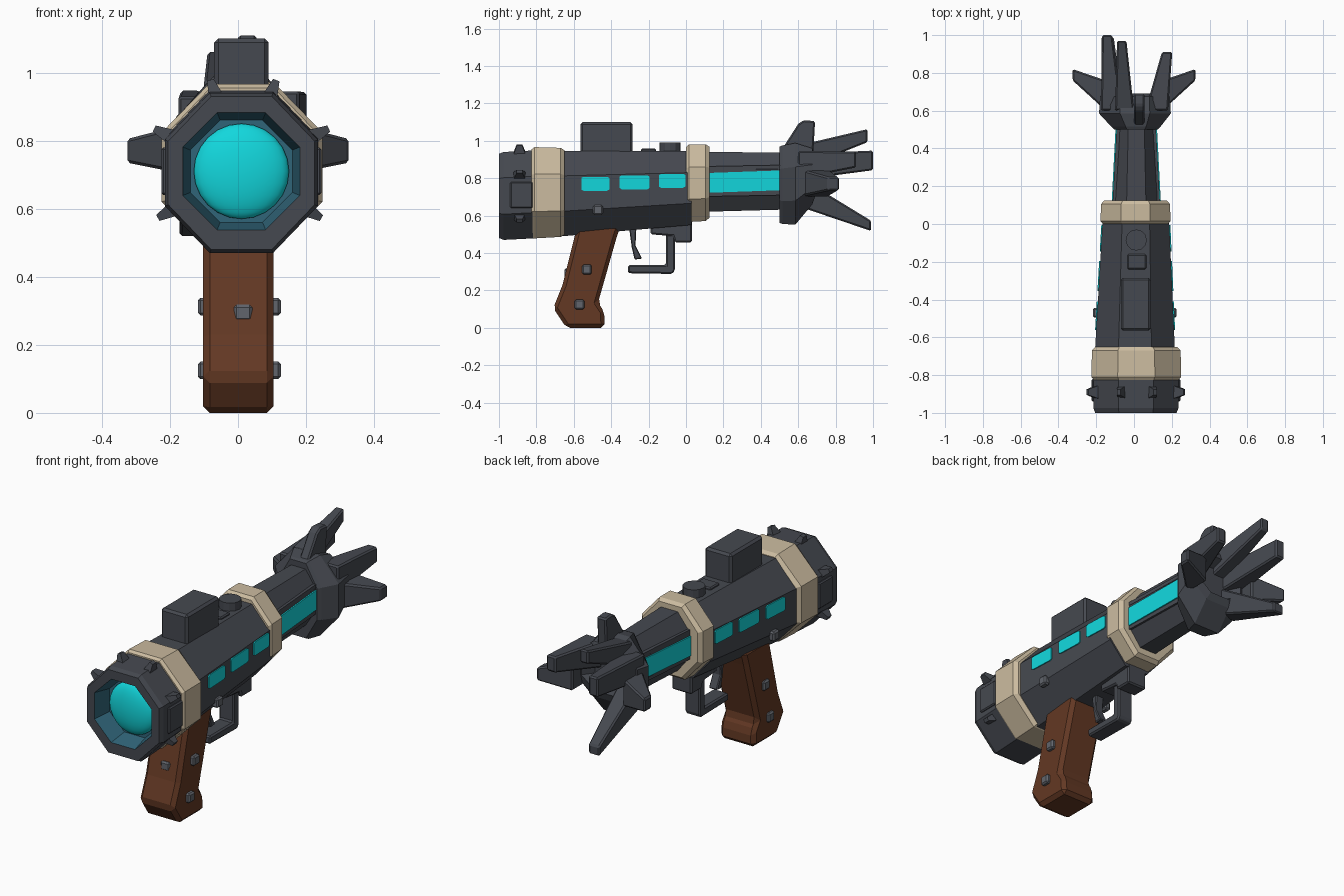
import bpy, bmesh, math
from mathutils import Vector


def material(name, rgb):
    m = bpy.data.materials.new(name)
    m.diffuse_color = (*rgb, 1)
    return m


METAL = material("dark_metal", (0.06, 0.066, 0.08))
STUD = material("stud_grey", (0.12, 0.13, 0.15))
BEIGE = material("beige", (0.60, 0.50, 0.35))
BROWN = material("brown_grip", (0.125, 0.04, 0.017))
CYAN = material("cyan_glow", (0.006, 0.68, 0.72))
BLUE = material("deep_blue", (0.03, 0.13, 0.19))


def loft(name, sections, mat, bevel=0.0):
    """Bridge equal-length point loops and cap both ends."""
    bm = bmesh.new()
    loops = [[bm.verts.new(p) for p in s] for s in sections]
    n = len(loops[0])
    for a, b in zip(loops, loops[1:]):
        for i in range(n):
            j = (i + 1) % n
            bm.faces.new((a[i], a[j], b[j], b[i]))
    bm.faces.new(loops[0])
    bm.faces.new(loops[-1])
    bmesh.ops.recalc_face_normals(bm, faces=bm.faces)
    me = bpy.data.meshes.new(name)
    bm.to_mesh(me)
    bm.free()
    me.materials.append(mat)
    ob = bpy.data.objects.new(name, me)
    bpy.context.collection.objects.link(ob)
    if bevel:
        mod = ob.modifiers.new("bevel", "BEVEL")
        mod.width = bevel
        mod.segments = 1
        mod.limit_method = "ANGLE"
    return ob


def octagon(y, cx, cz, hw, hh):
    k = 1 / math.cos(math.pi / 8)
    angles = [math.pi / 8 + i * math.pi / 4 for i in range(8)]
    return [(cx + hw * k * math.cos(a), y, cz + hh * k * math.sin(a)) for a in angles]


def rect(y, cx, cz, w, h):
    return [(cx + sx * w / 2, y, cz + sz * h / 2)
            for sx, sz in ((-1, -1), (1, -1), (1, 1), (-1, 1))]


def tube(name, rings, mat):
    return loft(name, [octagon(*r) for r in rings], mat)


def box(name, x, y, z, mat, bevel=0.0):
    cx, w, cz, h = sum(x) / 2, x[1] - x[0], sum(z) / 2, z[1] - z[0]
    return loft(name, [rect(yy, cx, cz, w, h) for yy in y], mat, bevel)


def profile(name, yz, x, mat, bevel=0.0):
    """Extrude a side outline across x."""
    return loft(name, [[(xx, y, z) for y, z in yz] for xx in x], mat, bevel)


# rear cap: octagonal shell with a hollow, blue-lined mouth
cap = tube("rear_cap", [(-0.78, 0.01, 0.715, 0.225, 0.235), (-0.975, 0.01, 0.705, 0.225, 0.235),
                        (-1.0, 0.01, 0.705, 0.215, 0.225), (-1.0, 0.01, 0.71, 0.172, 0.172),
                        (-0.90, 0.01, 0.71, 0.15, 0.15)], METAL)
cap.data.materials.append(BLUE)
for f in cap.data.polygons:
    d = math.hypot(f.center.x - 0.01, f.center.z - 0.71)
    if d < 0.17 and f.center.y < -0.85:
        f.material_index = 1

# glowing lens
bpy.ops.mesh.primitive_uv_sphere_add(segments=24, ring_count=12, radius=0.14,
                                     location=(0.01, -0.91, 0.71))
lens = bpy.context.object
lens.name = "lens"
lens.scale.y = 0.35
lens.data.materials.append(CYAN)
bpy.ops.object.shade_smooth_by_angle()

# main tube and beige bands
tube("body", [(-0.68, 0.005, 0.717, 0.212, 0.229), (0.03, 0.01, 0.748, 0.175, 0.198)], METAL)
tube("rear_band", [(-0.825, 0.012, 0.72, 0.225, 0.235), (-0.81, 0.012, 0.722, 0.237, 0.244),
                   (-0.67, 0.012, 0.724, 0.235, 0.238), (-0.65, 0.012, 0.724, 0.215, 0.225)], BEIGE)
tube("front_band", [(0.0, 0.008, 0.77, 0.172, 0.195), (0.015, 0.008, 0.773, 0.185, 0.207),
                    (0.105, 0.008, 0.776, 0.183, 0.205), (0.125, 0.008, 0.778, 0.165, 0.19)], BEIGE)
tube("barrel", [(0.08, 0.012, 0.78, 0.125, 0.16), (0.56, 0.012, 0.785, 0.1, 0.152)], METAL)

# glowing windows on both sides, lying on the tapering flats
for side, label in ((1, "right"), (-1, "left")):
    for i, (y0, y1, z) in enumerate(((-0.56, -0.41, 0.77), (-0.355, -0.195, 0.778), (-0.145, -0.004, 0.786))):
        plate = []
        for y, h in ((y0, 0.062), (y0 + 0.012, 0.075), (y1 - 0.012, 0.075), (y1, 0.062)):
            t = (y + 0.68) / 0.71
            sx = 0.005 + 0.005 * t + side * (0.212 - 0.037 * t)
            plate.append(rect(y, sx, z, 0.012, h))
        loft(f"{label}_window_{i + 1}", plate, CYAN)
    strip = [rect(y, 0.012 + side * (0.125 - 0.025 * (y - 0.08) / 0.48), z, 0.014, 0.106)
             for y, z in ((0.12, 0.775), (0.55, 0.79))]
    loft(f"{label}_barrel_strip", strip, CYAN)
    for z in (0.712, 0.853):
        loft(f"{label}_barrel_rail", [rect(0.12, 0.012 + side * 0.113, z, 0.024, 0.02),
                                      rect(0.55, 0.012 + side * 0.09, z + 0.008, 0.024, 0.02)], METAL)

# muzzle collar, hollow at the front
tube("muzzle_collar", [(0.5, 0.01, 0.765, 0.115, 0.203), (0.515, 0.01, 0.765, 0.13, 0.21),
                       (0.585, 0.005, 0.77, 0.19, 0.218), (0.675, 0.005, 0.81, 0.185, 0.15),
                       (0.69, 0.005, 0.81, 0.14, 0.11), (0.63, 0.005, 0.8, 0.1, 0.09)], METAL)

# claw prongs: root and tip given as (y, x, z, width, height)
prongs = {
    "upper_prong": ((0.6, -0.05, 0.91, 0.1, 0.13), (0.97, -0.065, 1.027, 0.05, 0.07)),
    "left_prong": ((0.6, -0.12, 0.86, 0.11, 0.14), (1.0, -0.142, 0.895, 0.055, 0.105)),
    "right_prong": ((0.6, 0.12, 0.87, 0.12, 0.15), (0.91, 0.175, 0.9, 0.055, 0.085)),
    "lower_prong": ((0.6, -0.11, 0.73, 0.11, 0.16), (0.99, -0.14, 0.545, 0.065, 0.055)),
}
for name, (root, tip) in prongs.items():
    loft(name, [rect(*root), rect(*tip)], METAL, 0.008)
profile("top_fin", [(0.51, 0.95), (0.6, 1.09), (0.63, 1.11), (0.69, 1.105), (0.68, 0.92)],
        (0.0, 0.055), METAL, 0.008)
for s, label in ((1, "right"), (-1, "left")):
    loft(f"{label}_side_fin", [
        [(s * 0.15, 0.6, 0.7), (s * 0.15, 0.76, 0.7), (s * 0.15, 0.76, 0.85), (s * 0.15, 0.6, 0.85)],
        [(s * 0.325, 0.76, 0.735), (s * 0.325, 0.82, 0.735), (s * 0.325, 0.82, 0.805), (s * 0.325, 0.76, 0.805)],
    ], METAL, 0.008)

# sight box, knob and plate on top
box("sight_box", (-0.07, 0.09), (-0.565, -0.285), (0.9, 1.1), METAL, 0.012)
bpy.ops.mesh.primitive_cylinder_add(vertices=12, radius=0.056, depth=0.08, location=(0.012, -0.085, 0.95))
knob = bpy.context.object
knob.name = "top_knob"
knob.data.materials.append(METAL)
box("top_plate", (-0.035, 0.065), (-0.24, -0.16), (0.92, 0.958), METAL, 0.006)

# grip
profile("grip", [(-0.58, 0.55), (-0.35, 0.55), (-0.375, 0.47), (-0.47, 0.135), (-0.437, 0.085),
                 (-0.435, 0.0), (-0.64, 0.0), (-0.71, 0.105), (-0.66, 0.23)],
        (-0.103, 0.105), BROWN, 0.02)

# trigger, guard and guard mount
profile("trigger_guard", [(-0.31, 0.335), (-0.31, 0.292), (-0.075, 0.288), (-0.06, 0.305),
                          (-0.06, 0.5), (-0.108, 0.5), (-0.108, 0.335)], (-0.04, 0.05), METAL, 0.008)
profile("guard_mount", [(-0.19, 0.56), (-0.19, 0.5), (-0.07, 0.49), (-0.06, 0.457),
                        (0.032, 0.457), (0.032, 0.6), (-0.1, 0.6)], (-0.055, 0.065), METAL, 0.008)
profile("trigger", [(-0.305, 0.54), (-0.265, 0.54), (-0.27, 0.44), (-0.235, 0.37),
                    (-0.275, 0.365), (-0.29, 0.43)], (-0.02, 0.03), METAL, 0.005)

# studs on grip and body
for s, label in ((1, "right"), (-1, "left")):
    for i, (x, y, z) in enumerate(((0.104, -0.53, 0.312), (0.104, -0.57, 0.125), (0.203, -0.47, 0.63))):
        cx = s * x + 0.004
        box(f"{label}_stud_{i + 1}", (cx - 0.018, cx + 0.018), (y - 0.026, y + 0.026),
            (z - 0.026, z + 0.026), STUD, 0.008)
box("rear_grip_stud", (-0.012, 0.042), (-0.65, -0.61), (0.27, 0.318), STUD, 0.008)

# small pointed lugs and side panels around the rear cap
lugs = [(-0.07, 0.945, -90, 0.0), (0.1, 0.945, 90, 0.0), (-0.215, 0.82, 0, 0), (0.235, 0.82, 0, 0),
        (-0.205, 0.59, 0, 0), (0.215, 0.59, 0, 0)]
for i, (x, z, _, _) in enumerate(lugs):
    out = Vector((x - 0.01, 0, z - 0.71)).normalized()
    side = Vector((-out.z, 0, out.x))
    base = Vector((x, -0.89, z)) - out * 0.03
    fwd = Vector((0, 1, 0))
    loft(f"cap_lug_{i + 1}", [[base + out * d + side * a * r + fwd * b * r * 1.5
                               for a, b in ((-1, -1), (1, -1), (1, 1), (-1, 1))]
                              for d, r in ((0, 0.025), (0.065, 0.01))], METAL)
for s, label in ((1, "right"), (-1, "left")):
    cx = 0.01 + s * 0.225
    box(f"{label}_cap_panel", (cx - 0.01, cx + 0.01), (-0.94, -0.82), (0.64, 0.78), METAL, 0.006)
